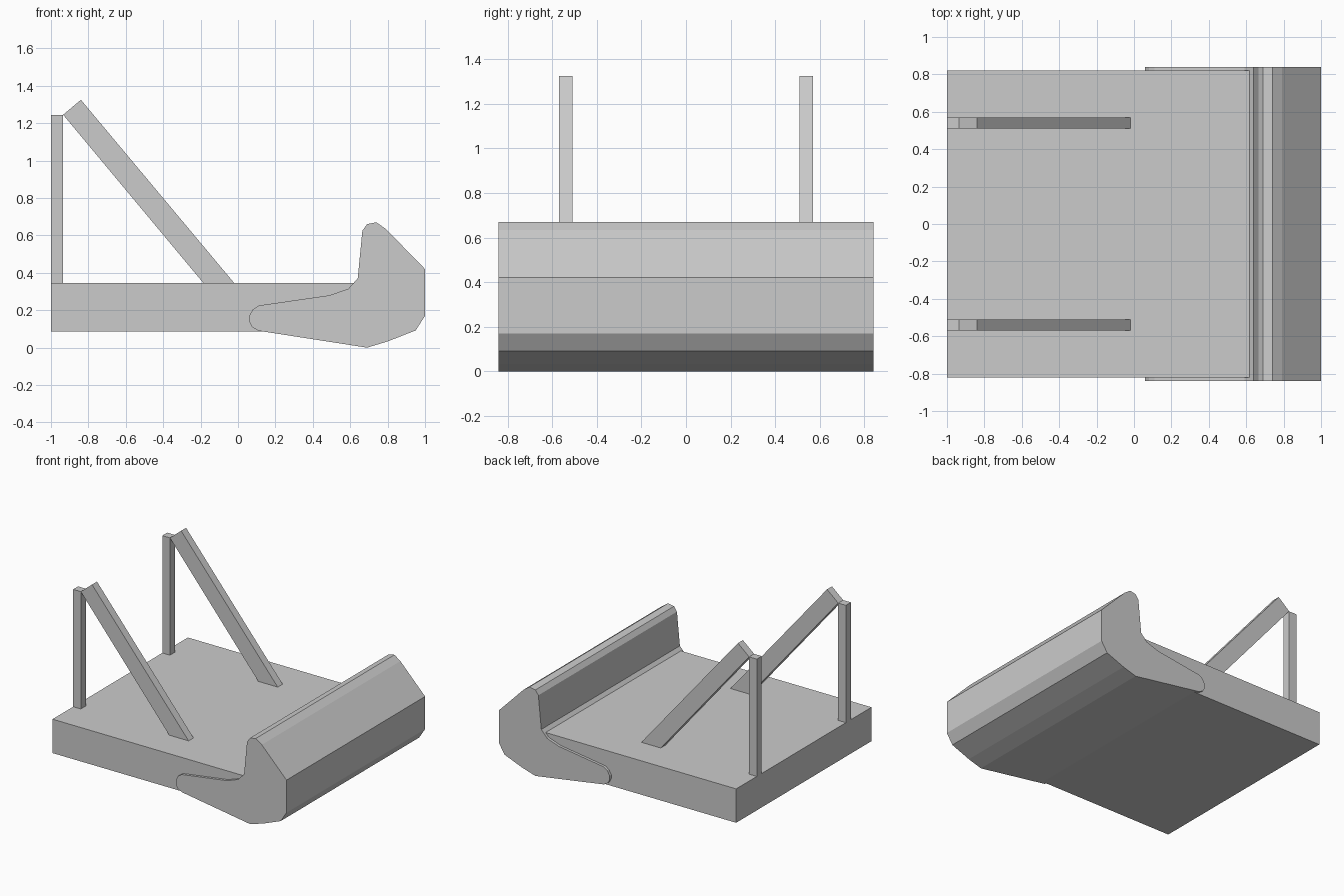
import bpy
import bmesh

if "Cube" in bpy.data.objects:
    bpy.data.objects.remove(bpy.data.objects["Cube"])


def extrude_profile(name, profile, y0, y1):
    """Extrude an (x, z) outline from y0 to y1 as a closed solid."""
    bm = bmesh.new()
    face = bm.faces.new([bm.verts.new((x, y0, z)) for x, z in profile])
    result = bmesh.ops.extrude_face_region(bm, geom=[face], use_keep_orig=True)
    moved = [g for g in result["geom"] if isinstance(g, bmesh.types.BMVert)]
    bmesh.ops.translate(bm, verts=moved, vec=(0, y1 - y0, 0))
    bmesh.ops.recalc_face_normals(bm, faces=bm.faces)
    mesh = bpy.data.meshes.new(name)
    bm.to_mesh(mesh)
    bm.free()
    obj = bpy.data.objects.new(name, mesh)
    bpy.context.collection.objects.link(obj)
    return obj


def rect(x0, x1, z0, z1):
    return [(x0, z0), (x1, z0), (x1, z1), (x0, z1)]


# Flat deck slab, its end tucked inside the bumper
extrude_profile("deck", rect(-1.0, 0.70, 0.085, 0.345), -0.82, 0.82)

# Curved bumper with a rounded tongue running under the deck
bumper_profile = [
    (0.06, 0.14), (0.075, 0.11), (0.11, 0.09), (0.69, 0.0),
    (0.80, 0.033), (0.95, 0.092), (1.0, 0.17), (1.0, 0.42),
    (0.79, 0.635), (0.74, 0.67), (0.69, 0.66), (0.665, 0.625),
    (0.64, 0.37), (0.59, 0.315), (0.49, 0.28), (0.11, 0.225),
    (0.08, 0.205), (0.06, 0.17),
]
extrude_profile("bumper", bumper_profile, -0.84, 0.84)

# Upright post and diagonal brace on each side
brace_profile = [(-0.935, 1.245), (-0.185, 0.345), (-0.02, 0.345), (-0.84, 1.325)]
for side, y in (("front", -0.54), ("back", 0.54)):
    extrude_profile(f"{side}_post", rect(-1.0, -0.935, 0.345, 1.245), y - 0.03, y + 0.03)
    extrude_profile(f"{side}_brace", brace_profile, y - 0.03, y + 0.03)
